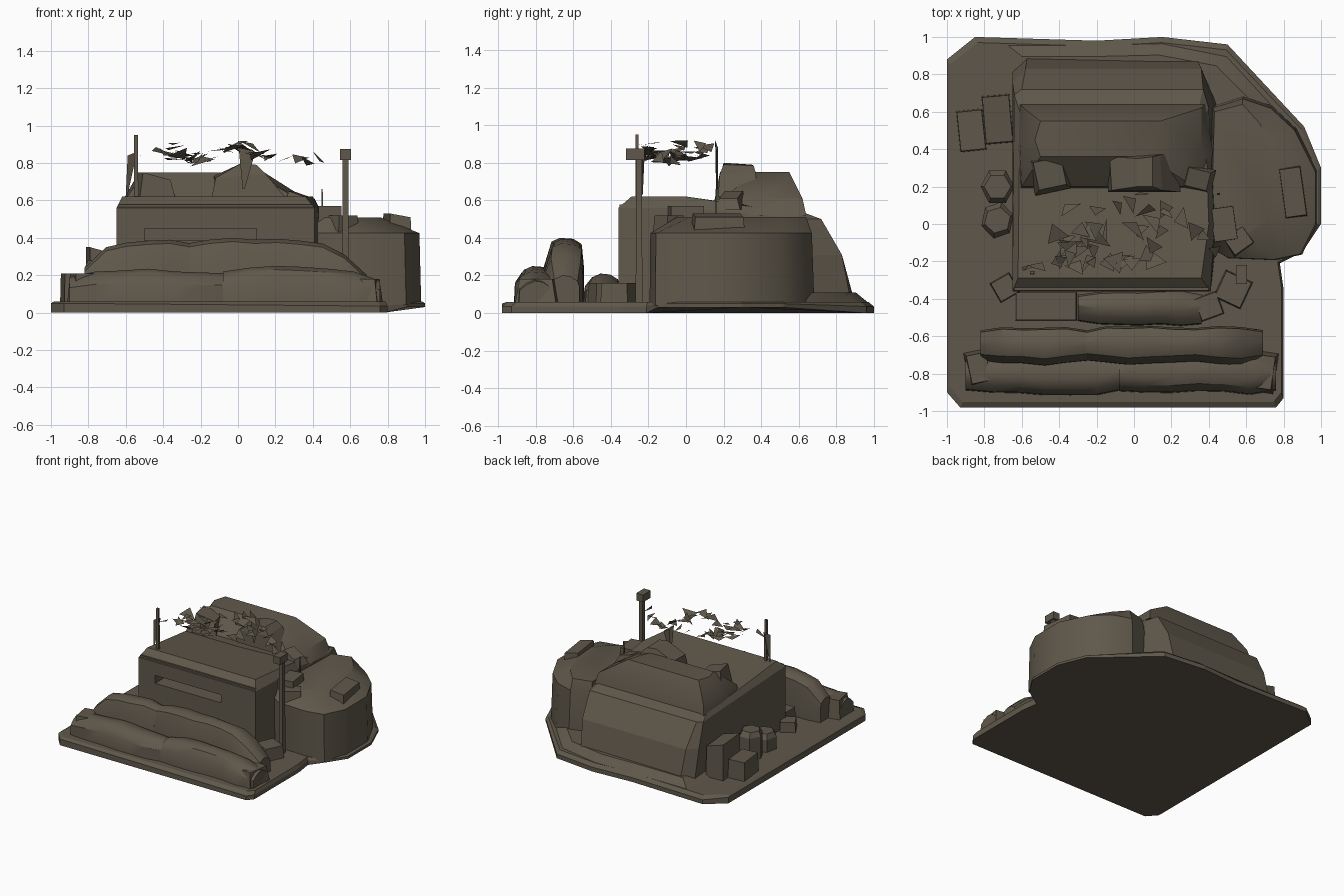
import bpy, bmesh, math, random
from mathutils import Vector

if "Cube" in bpy.data.objects:
    bpy.data.objects.remove(bpy.data.objects["Cube"], do_unlink=True)
random.seed(7)

mat = bpy.data.materials.new("earth_brown")
mat.use_nodes = True
COLOUR = (0.115, 0.097, 0.07, 1)
mat.diffuse_color = COLOUR
mat.node_tree.nodes["Principled BSDF"].inputs["Base Color"].default_value = COLOUR


def make(name, bm, smooth=False):
    bmesh.ops.recalc_face_normals(bm, faces=bm.faces)
    me = bpy.data.meshes.new(name)
    bm.to_mesh(me)
    bm.free()
    ob = bpy.data.objects.new(name, me)
    bpy.context.collection.objects.link(ob)
    me.materials.append(mat)
    if smooth:
        bpy.ops.object.select_all(action='DESELECT')
        ob.select_set(True)
        bpy.context.view_layer.objects.active = ob
        bpy.ops.object.shade_smooth_by_angle(angle=math.radians(32))
    return ob


def loft(name, rings, smooth=False):
    """Skin a stack of equal-length rings and cap both ends."""
    bm = bmesh.new()
    loops = [[bm.verts.new(p) for p in r] for r in rings]
    n = len(loops[0])
    for a, b in zip(loops, loops[1:]):
        for i in range(n):
            j = (i + 1) % n
            bm.faces.new((a[i], a[j], b[j], b[i]))
    bm.faces.new(loops[0])
    bm.faces.new(loops[-1])
    return make(name, bm, smooth)


def level(outline, z):
    return [(x, y, z) for x, y in outline]


def block(name, centre, size, turn=0, taper=0.92, lean=0):
    """Rough block standing on z = centre[2]."""
    sx, sy, sz = (s / 2 for s in size)
    c, s = math.cos(math.radians(turn)), math.sin(math.radians(turn))
    rings = []
    for k, h in ((1, 0), (taper, sz * 2)):
        ring = []
        for px, py in ((-1, -1), (1, -1), (1, 1), (-1, 1)):
            x, y = px * sx * k, py * sy * k
            tilt = lean * px if h else 0
            ring.append((centre[0] + x * c - y * s, centre[1] + x * s + y * c, centre[2] + h + tilt))
        rings.append(ring)
    return loft(name, rings)


def sandbag(name, x0, x1, y0, y1, z0, tops):
    """Flat-topped sagging bag lofted along x through the given top heights."""
    rings = []
    last = len(tops) - 1
    for i, z in enumerate(tops):
        x = x0 + (x1 - x0) * i / last
        tuck = .02 if i in (0, last) else 0
        f = y0 + tuck + random.uniform(-.012, .012)
        b = y1 - tuck + random.uniform(-.008, .008)
        mid = z0 + (z - z0) * .6
        rings.append([(x, f - .015, z0), (x, f - .01, mid), (x, f + .025, z - .02),
                      (x, f + .07, z), (x, b - .05, z - .005), (x, b - .01, z - .03),
                      (x, b, mid), (x, b, z0)])
    return loft(name, rings, True)


# Ground slab, raised under the side tower
ground = [(-1, -.9), (-.93, -.98), (.76, -.98), (.8, -.93), (.8, -.35), (.78, -.21),
          (.9, -.15), (1, 0), (1, .3), (.91, .52), (.5, .96), (.15, 1), (-.2, .98), (-.85, 1), (-1, .88)]
loft("ground", [[(x, y, .03 if x > .85 else 0) for x, y in ground],
                [(x, y, .05 if x > .85 or x < -.9 else .035) for x, y in ground],
                level([(x * .985, y * .97) for x, y in ground], .06)])

# Main bunker body with a bulging rear and a chamfered roof edge
foot = [(-.65, -.36), (.41, -.36), (.45, 0), (.45, .62), (.34, .88), (-.57, .9), (-.65, .82)]
belly = [(-.65, -.36), (.41, -.36), (.44, 0), (.43, .62), (.36, .83), (-.58, .83), (-.65, .76)]
eave = [(-.65, -.36), (.41, -.36), (.43, 0), (.4, .62), (.37, .72), (-.6, .72), (-.64, .69)]
roof = [(-.62, -.29), (.36, -.29), (.4, 0), (.38, .58), (.35, .64), (-.58, .64), (-.61, .6)]


def rise(ring, front, back):
    return [(x, y, front if y < .5 else back) for x, y in ring]


body = loft("bunker_body", [level(foot, .05), level(belly, .31), rise(eave, .56, .5), rise(roof, .62, .53)])

# Firing slit cut into the front wall
slit = block("slit_cutter", (-.2, -.36, .385), (.6, .3, .065), taper=1)
slit.hide_render = True
cut = body.modifiers.new("slit", 'BOOLEAN')
cut.object = slit
cut.solver = 'EXACT'
bpy.context.view_layer.objects.active = body
bpy.ops.object.modifier_apply(modifier="slit")
bpy.data.objects.remove(slit, do_unlink=True)

# Roof lip along the front
block("roof_lip", (-.12, -.325, .555), (1.06, .06, .022), taper=.98)

# Rear earth mound on the roof, ramped at the front and left
loft("roof_mound", [
    level([(-.61, .18), (.41, .18), (.42, .4), (.38, .64), (-.61, .64), (-.62, .4)], .52),
    level([(-.6, .2), (.32, .2), (.36, .4), (.36, .62), (-.59, .62), (-.61, .4)], .61),
    level([(-.5, .36), (.07, .36), (.11, .45), (.14, .55), (-.5, .55), (-.53, .45)], .75)], True)
loft("mound_slab", [level([(-.14, .17), (.25, .17), (.22, .38), (-.14, .37)], .62),
                    [(-.12, .18, .72), (.15, .18, .74), (.14, .37, .75), (-.13, .36, .73)],
                    [(.02, .2, .8), (.1, .2, .79), (.1, .36, .785), (.02, .35, .79)]])
block("mound_rock_right", (-.45, .27, .6), (.2, .2, .13), 12, .75, -.02)
block("mound_rock_left", (.34, .24, .55), (.17, .14, .08), -14, .7, -.02)

# Round side tower with a sloping parapet
wall = [(.4, -.12), (.5, -.18), (.75, -.19), (.89, -.16), (.97, 0), (.97, .28), (.86, .5), (.73, .62), (.58, .67), (.42, .62)]
deck = [(.41, -.08), (.5, -.1), (.62, -.05), (.72, .02), (.76, .1), (.76, .3), (.74, .42), (.67, .54), (.58, .64), (.43, .6)]
loft("side_tower", [level([(x * 1.01, y * 1.02) for x, y in wall], .04), level(wall, .425), level(deck, .51)], True)
block("tower_crate", (.85, .17, .4), (.12, .28, .12), 8, .92, -.01)
block("tower_stone", (.56, -.09, .4), (.14, .12, .12), 35, .85)
block("corner_block", (.48, 0, .05), (.14, .2, .52), 8, .88)

# Earth banked up against the rear wall
bank = [(-.72, .6), (.5, .6), (.74, .64), (.5, .9), (.15, .97), (-.25, .96), (-.68, .96)]
loft("rear_bank", [level(bank, .055),
                   level([(x * .88, .6 + (y - .6) * .82) for x, y in bank], .11)], True)

# Sandbag rows in front
sandbag("lower_bag_right", -.9, -.06, -.89, -.7, .05, [.19, .22, .225, .235, .22, .215, .21])
sandbag("lower_bag_left", -.08, .76, -.89, -.7, .05, [.22, .24, .25, .245, .235, .22, .17])
sandbag("upper_bag_right", -.82, -.25, -.735, -.55, .05, [.24, .35, .375, .385, .39, .37])
sandbag("upper_bag_left", -.27, .69, -.735, -.55, .05, [.37, .39, .4, .39, .395, .385, .37, .31, .2])
block("end_bag_left", (.68, -.79, .05), (.16, .22, .13), -8, .8)
block("end_bag_right", (-.83, -.77, .05), (.13, .19, .16), 12, .8)

# Trench step and loose blocks in front of the wall
block("trench_step", (-.47, -.44, .05), (.33, .15, .11), 0, .97)
sandbag("trench_bag", -.3, .36, -.53, -.36, .05, [.18, .2, .21, .205, .21, .19, .16])
for i, (x, y, w, h, a) in enumerate([(.53, -.35, .16, .11, -25), (.4, -.44, .13, .11, 20),
                                     (-.69, -.34, .12, .09, 30)]):
    block(f"front_rubble_{i + 1}", (x, y, .05), (w, w, h), a)

# Crates and stones beside the right wall
block("tall_crate", (-.73, .56, .05), (.15, .26, .28), 5, .95, -.02)
block("short_crate", (-.87, .5, .05), (.14, .22, .16), 6, .95)
for i, (y, h) in enumerate(((.2, .28), (.02, .2))):
    hexagon = [(-.73 + .09 * math.cos(a), y + .1 * math.sin(a))
               for a in (math.pi / 3 * k + .3 * i for k in range(6))]
    loft(f"side_stone_{i + 1}", [level(hexagon, .05), level(hexagon, h - .04),
                                 level([(x * .8 - .146, y + (v - y) * .7) for x, v in hexagon], h)])

# Posts that carry the netting
block("left_post", (.575, -.25, .05), (.036, .036, .78), 0, .85)
block("left_post_head", (.575, -.27, .815), (.06, .1, .06), 0, 1)
block("right_post", (-.545, -.26, .58), (.025, .02, .37), 0, .8)
block("rear_left_post", (.45, .16, .45), (.014, .014, .21), 0, .4)


def ragged(name, centres, size):
    """Scattered torn scraps made of loose triangles."""
    bm = bmesh.new()
    for c in centres:
        a = random.uniform(0, math.tau)
        pts = []
        for k in range(3):
            r = size * random.uniform(.4, 1.2)
            ang = a + k * random.uniform(1.5, 2.3)
            pts.append(bm.verts.new(c + Vector((r * math.cos(ang), r * math.sin(ang), random.uniform(-.035, .035)))))
        bm.faces.new(pts)
    return make(name, bm)


# Torn camouflage netting strung between the posts
scraps = []
for i in range(34):
    u, v = random.random(), random.random()
    scraps.append(Vector((-.42 + .6 * u, -.2 + .32 * v, .85 + .03 * math.cos(u * 9) + random.uniform(-.02, .02))))
ragged("torn_netting", scraps, .068)
edge = [Vector((-.5 + .09 * i, -.23 + .02 * (i % 2), .83 + .012 * (i % 3))) for i in range(6)]
edge += [Vector((.24 + .065 * i, .02 - .05 * i, .81 + .02 * (i % 2))) for i in range(4)]
ragged("netting_edge", edge, .065)

# Hanging strips of cloth at the right post and over the rear mound
loft("hanging_strip_right", [[(-.6, -.24, .63), (-.59, -.235, .63), (-.595, -.23, .63)],
                             [(-.59, -.25, .84), (-.54, -.23, .86), (-.56, -.22, .85)]])
loft("hanging_strip_rear", [[(.025, .16, .66), (.035, .16, .66), (.03, .17, .66)],
                            [(0, .155, .92), (.09, .16, .85), (.03, .17, .88)]])
